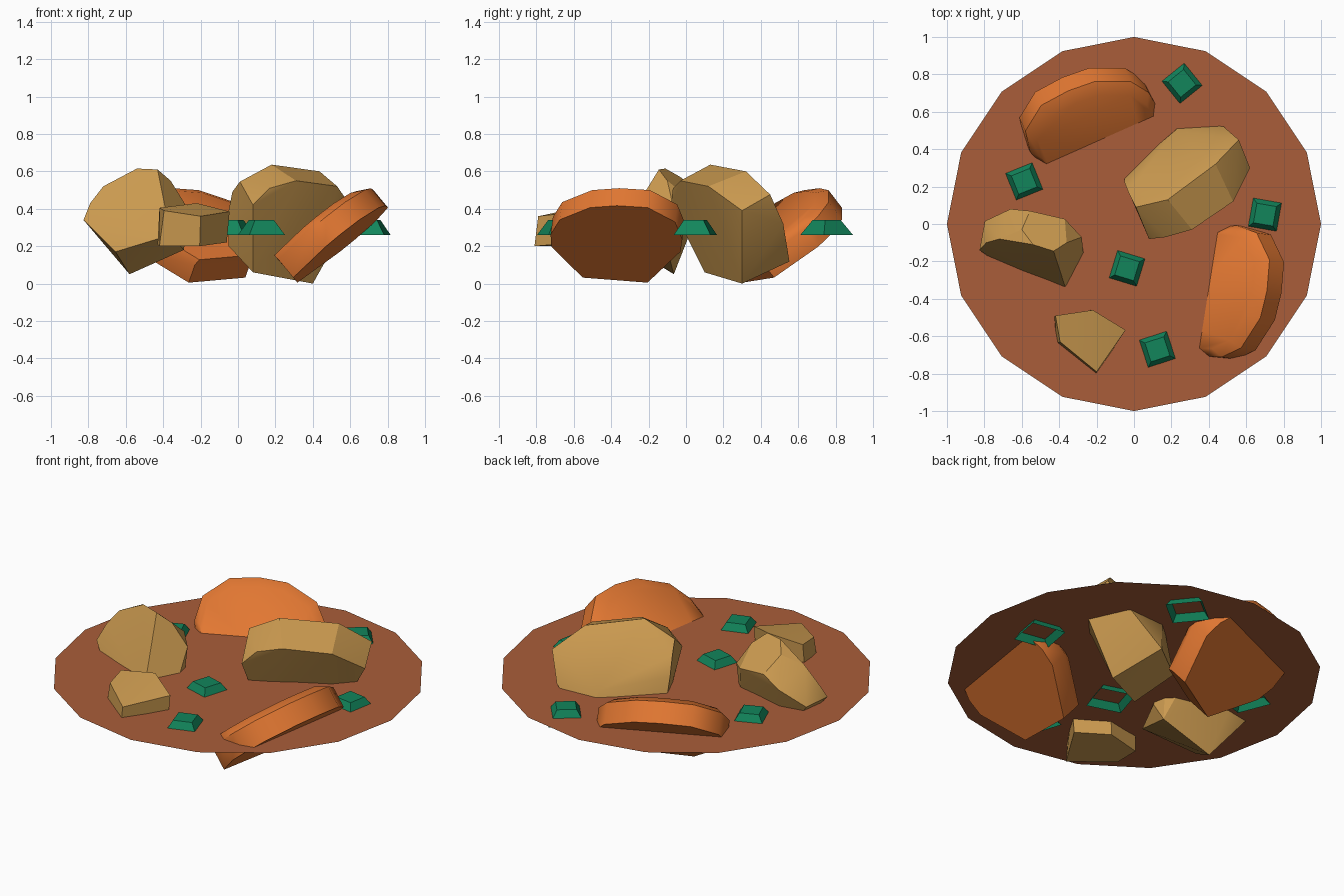
import bpy, bmesh, math
from mathutils import Vector, Matrix

if "Cube" in bpy.data.objects:
    bpy.data.objects.remove(bpy.data.objects["Cube"])


def material(name, rgb):
    m = bpy.data.materials.new(name)
    m.diffuse_color = (*rgb, 1)
    m.use_nodes = True
    m.node_tree.nodes["Principled BSDF"].inputs["Base Color"].default_value = m.diffuse_color
    return m


BROTH = material("broth brown", (0.40, 0.110, 0.041))
CARROT = material("carrot orange", (0.76, 0.186, 0.032))
POTATO = material("potato tan", (0.60, 0.325, 0.080))
HERB = material("herb green", (0.006, 0.235, 0.105))
LEVEL = 0.30  # broth surface height


def finish(bm, name, mat, smooth=None):
    me = bpy.data.meshes.new(name)
    bm.to_mesh(me)
    bm.free()
    me.materials.append(mat)
    if smooth:
        me.polygons.foreach_set("use_smooth", [True] * len(me.polygons))
        me.set_sharp_from_angle(angle=math.radians(smooth))
    ob = bpy.data.objects.new(name, me)
    bpy.context.collection.objects.link(ob)
    return ob


# Broth: flat 16-sided surface
bm = bmesh.new()
bmesh.ops.create_circle(bm, cap_ends=True, segments=16, radius=1,
                        matrix=Matrix.Translation((0, 0, LEVEL)))
for f in bm.faces:
    if f.normal.z < 0:
        f.normal_flip()
finish(bm, "broth_surface", BROTH)

# Carrot slices: outline on a tilted plane, extruded, with a rounded upper rim
OUTLINE = [(-.33, .40), (-.265, .524), (-.09, .624), (.058, .64), (.223, .624),
           (.356, .505), (.378, .358), (.355, .257), (.146, 0), (-.20, .042),
           (-.338, .30)]
RIM = [(0, 1), (.122, 1), (.16, .89)]  # height, scale about the low edge


def carrot_slice(name, origin, heading, tilt=40):
    h, t = math.radians(heading), math.radians(tilt)
    u = Vector((math.cos(h), math.sin(h), 0))
    side = Vector((-math.sin(h), math.cos(h), 0))
    v = -side * math.cos(t) + Vector((0, 0, math.sin(t)))
    n = u.cross(v)
    if n.z < 0:
        n = -n
    bm = bmesh.new()
    rings = [[bm.verts.new(Vector(origin) + u * a * s + v * b * s + n * d)
              for a, b in OUTLINE] for d, s in RIM]
    for lo, hi in zip(rings, rings[1:]):
        for i in range(len(lo)):
            j = (i + 1) % len(lo)
            bm.faces.new((lo[i], lo[j], hi[j], hi[i]))
    bm.faces.new(rings[0])
    bm.faces.new(rings[-1])
    bmesh.ops.recalc_face_normals(bm, faces=bm.faces)
    finish(bm, name, CARROT, 45)


carrot_slice("carrot_slice_right", (.295, -.35, .005), 81)
carrot_slice("carrot_slice_back", (-.13, .36, .005), 204)


# Potato chunks: faceted convex lumps
def chunk(name, points):
    bm = bmesh.new()
    for p in points:
        bm.verts.new(p)
    res = bmesh.ops.convex_hull(bm, input=bm.verts)
    loose = [v for v in bm.verts if not v.link_faces]
    bmesh.ops.delete(bm, geom=loose, context='VERTS')
    bmesh.ops.dissolve_limit(bm, angle_limit=math.radians(9),
                             verts=bm.verts, edges=bm.edges)
    bmesh.ops.recalc_face_normals(bm, faces=bm.faces)
    finish(bm, name, POTATO, 28)


chunk("potato_chunk_large", [
    # front face
    (.08, -.08, .42), (.17, -.07, .51), (.31, -.03, .55), (.53, .12, .52),
    (.62, .30, .39), (.40, .30, 0), (.08, .10, .06),
    # ridge
    (.01, .09, .545), (.18, .13, .636), (.436, .32, .60), (.56, .45, .476),
    # back face
    (-.03, .17, .49), (-.05, .22, .39), (-.05, .27, .20), (.22, .50, .34),
    (.48, .52, .32), (.27, .553, .118)])

chunk("potato_chunk_left", [
    # front face
    (-.826, -.14, .34), (-.79, -.10, .43), (-.72, -.08, .52), (-.54, -.11, .615),
    (-.43, -.145, .61), (-.36, -.36, .26), (-.655, -.26, .17),
    # rounded back
    (-.60, -.03, .57), (-.36, -.10, .55), (-.28, -.07, .42), (-.27, -.16, .29),
    (-.37, .027, .45), (-.556, .07, .48), (-.66, .08, .42), (-.797, .016, .33),
    # underside
    (-.29, -.10, .18), (-.58, -.065, .05)])

chunk("potato_chunk_small", [
    (-.42, -.49, .405), (-.22, -.46, .43), (-.045, -.567, .385),
    (-.20, -.79, .36), (-.395, -.63, .39),
    (-.43, -.50, .21), (-.23, -.46, .22), (-.06, -.57, .22),
    (-.205, -.81, .20), (-.42, -.64, .20)])


# Herb pieces: square frustums, open underneath
def herb(name, x, y, turn):
    bm = bmesh.new()
    bmesh.ops.create_cone(
        bm, cap_ends=True, segments=4, radius1=.10 * math.sqrt(2),
        radius2=.053 * math.sqrt(2), depth=.08,
        matrix=Matrix.Translation((x, y, LEVEL))
        @ Matrix.Rotation(math.radians(turn + 45), 4, 'Z'))
    bm.normal_update()
    bmesh.ops.delete(bm, geom=[f for f in bm.faces if f.normal.z < -.9],
                     context='FACES_ONLY')
    finish(bm, name, HERB)


for i, spot in enumerate([(.125, -.67, 18), (-.037, -.237, -17), (.70, .05, -10),
                          (.257, .752, 39), (-.587, .228, 22)], 1):
    herb(f"herb_piece_{i}", *spot)
